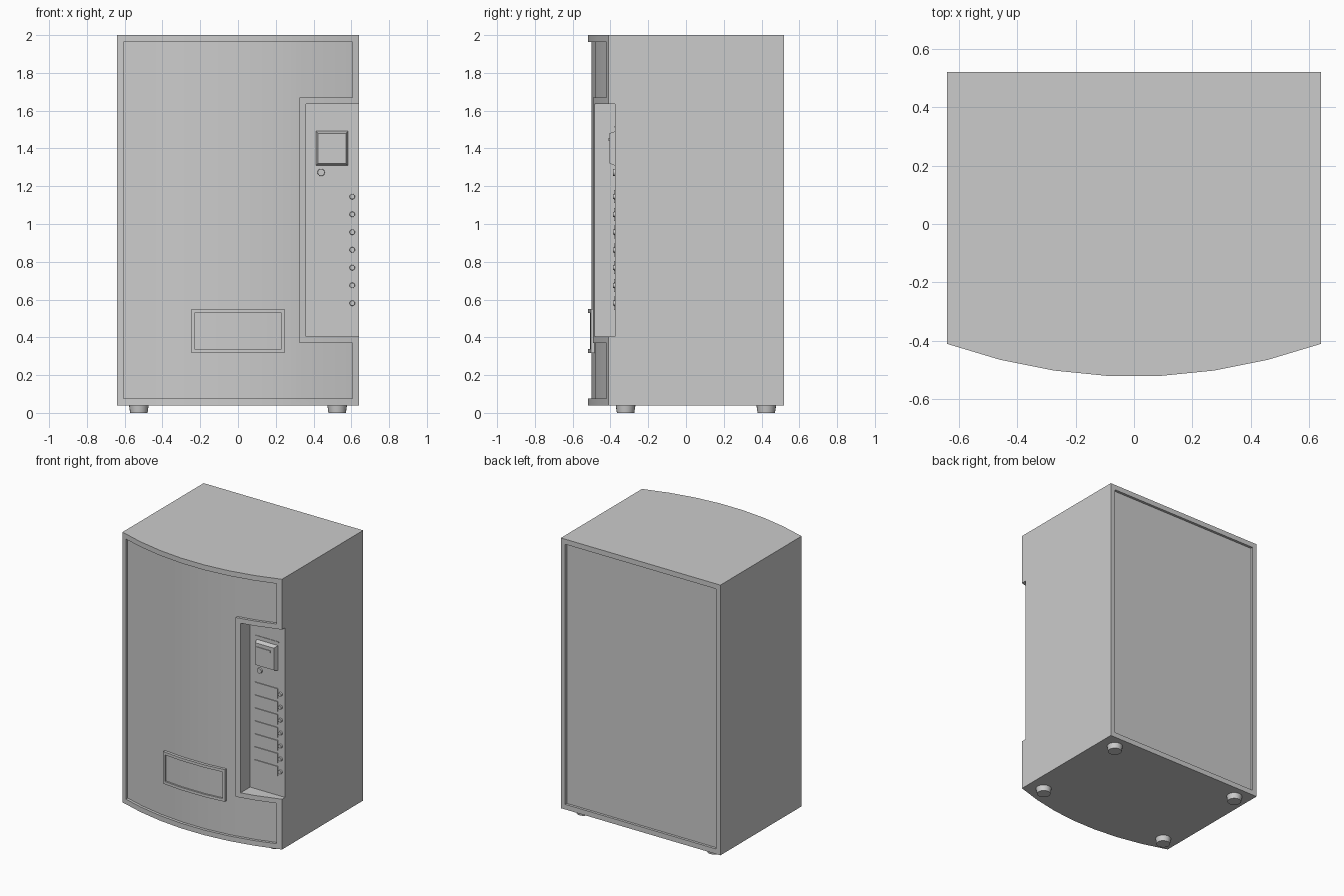
import bpy
import bmesh
from mathutils import Matrix, Vector

default = bpy.data.objects.get("Cube")
if default:
    bpy.data.objects.remove(default, do_unlink=True)

# One plain grey for the whole cabinet
grey = bpy.data.materials.new("cabinet grey")
grey.use_nodes = True
GREY = (0.6, 0.6, 0.6, 1)
grey.diffuse_color = GREY
grey.node_tree.nodes["Principled BSDF"].inputs["Base Color"].default_value = GREY

HALF_W, BACK, BOTTOM, TOP = 0.64, 0.52, 0.04, 2.0
PANEL_Y = -0.375
FACETS = 7
KNOTS = [HALF_W * (2 * i / FACETS - 1) for i in range(FACETS + 1)]


def finish(name, bm):
    bmesh.ops.recalc_face_normals(bm, faces=bm.faces[:])
    mesh = bpy.data.meshes.new(name)
    bm.to_mesh(mesh)
    bm.free()
    mesh.materials.append(grey)
    obj = bpy.data.objects.new(name, mesh)
    bpy.context.collection.objects.link(obj)
    return obj


def arc(x):
    """Depth of the bowed, faceted front at x."""
    t = (x / HALF_W + 1) * FACETS / 2
    i = min(int(t + 1e-6), FACETS - 1)
    a, b = (-0.522 + 0.112 * (KNOTS[k] / HALF_W) ** 2 for k in (i, i + 1))
    return a + (b - a) * (t - i)


def sheet(name, xs, zs, front, back, keep=lambda x, z: True):
    """Solid between two depth functions, made of the grid cells that are kept."""
    xs = sorted(xs + [k for k in KNOTS if min(xs) < k < max(xs)
                      and all(abs(k - x) > 0.001 for x in xs)])
    bm = bmesh.new()
    grid = [[bm.verts.new((x, back(x), z)) for z in zs] for x in xs]
    for i in range(len(xs) - 1):
        for j in range(len(zs) - 1):
            if keep((xs[i] + xs[i + 1]) / 2, (zs[j] + zs[j + 1]) / 2):
                bm.faces.new((grid[i][j], grid[i + 1][j],
                              grid[i + 1][j + 1], grid[i][j + 1]))
    bmesh.ops.delete(bm, geom=[v for v in bm.verts if not v.link_faces], context="VERTS")
    out = bmesh.ops.extrude_face_region(bm, geom=bm.faces[:], use_keep_orig=True)
    for v in out["geom"]:
        if isinstance(v, bmesh.types.BMVert):
            v.co.y = front(v.co.x)
    return finish(name, bm)


def box(name, x0, x1, y0, y1, z0, z1, taper=0.0):
    """Box whose front (-y) face can shrink by a taper."""
    bm = bmesh.new()
    bmesh.ops.create_cube(bm, size=1)
    for v in bm.verts:
        inset = taper if v.co.y < 0 else 0
        v.co = Vector((x1 - inset if v.co.x > 0 else x0 + inset,
                       y1 if v.co.y > 0 else y0,
                       z1 - inset if v.co.z > 0 else z0 + inset))
    return finish(name, bm)


def disc(name, centre, r1, r2, depth, axis):
    bm = bmesh.new()
    turn = Matrix.Rotation(1.5707963, 4, "X") if axis == "Y" else Matrix()
    bmesh.ops.create_cone(bm, cap_ends=True, segments=20, radius1=r1, radius2=r2,
                          depth=depth, matrix=Matrix.Translation(centre) @ turn)
    return smooth(finish(name, bm))


def activate(obj):
    bpy.ops.object.select_all(action="DESELECT")
    obj.select_set(True)
    bpy.context.view_layer.objects.active = obj


def smooth(obj):
    activate(obj)
    bpy.ops.object.shade_smooth_by_angle(angle=0.5)
    return obj


def cut(obj, cutter):
    activate(obj)
    mod = obj.modifiers.new("cut", "BOOLEAN")
    mod.operation, mod.solver, mod.object = "DIFFERENCE", "EXACT", cutter
    bpy.ops.object.modifier_apply(modifier=mod.name)
    bpy.data.objects.remove(cutter, do_unlink=True)


# Cabinet with bowed front
cabinet = sheet("cabinet", [-HALF_W, HALF_W], [BOTTOM, TOP], arc, lambda x: BACK)

# Sunken front, leaving a rim around the edge and the control bay
cut(cabinet, sheet("front_recess", [-0.605, 0.325, 0.605], [0.077, 0.37, 1.67, 1.963],
                   lambda x: -0.8, lambda x: arc(x) + 0.02,
                   lambda x, z: not (x > 0.325 and 0.37 < z < 1.67)))
# Control bay, open to the side
cut(cabinet, box("control_bay", 0.36, 0.8, -0.8, PANEL_Y, 0.405, 1.635))
# Sunken back
cut(cabinet, box("back_recess", -0.605, 0.605, BACK - 0.018, 0.7, 0.077, 1.963))
smooth(cabinet)

# Delivery flap and its raised frame
smooth(sheet("delivery_flap", [-0.247, 0.247], [0.317, 0.55],
             lambda x: arc(x) + 0.012, lambda x: arc(x) + 0.03))
smooth(sheet("delivery_frame", [-0.247, -0.23, 0.23, 0.247], [0.317, 0.337, 0.53, 0.55],
             arc, lambda x: arc(x) + 0.03,
             lambda x, z: abs(x) > 0.23 or not 0.337 < z < 0.53))

# Payment unit with its slot, trim and return button
box("payment_unit", 0.41, 0.585, PANEL_Y - 0.03, PANEL_Y + 0.005, 1.307, 1.493, 0.013)
box("payment_slot", 0.435, 0.545, PANEL_Y - 0.035, PANEL_Y - 0.028, 1.44, 1.455)
box("payment_trim", 0.40, 0.59, PANEL_Y - 0.004, PANEL_Y + 0.004, 1.51, 1.52)
disc("return_button", (0.44, PANEL_Y - 0.004, 1.273), 0.02, 0.018, 0.016, "Y")

# Selection labels and round buttons
for i in range(7):
    z = 1.145 - 0.094 * i
    box(f"selection_label_{i + 1}", 0.40, 0.585, PANEL_Y - 0.006, PANEL_Y + 0.003,
        z - 0.035, z + 0.035)
    disc(f"selection_button_{i + 1}", (0.605, PANEL_Y - 0.004, z), 0.015, 0.013, 0.016, "Y")

# Feet
for x, side in ((-0.525, "right"), (0.525, "left")):
    for y, end in ((-0.32, "front"), (0.425, "back")):
        disc(f"{end}_{side}_foot", (x, y, 0.0225), 0.046, 0.053, 0.045, "Z")
